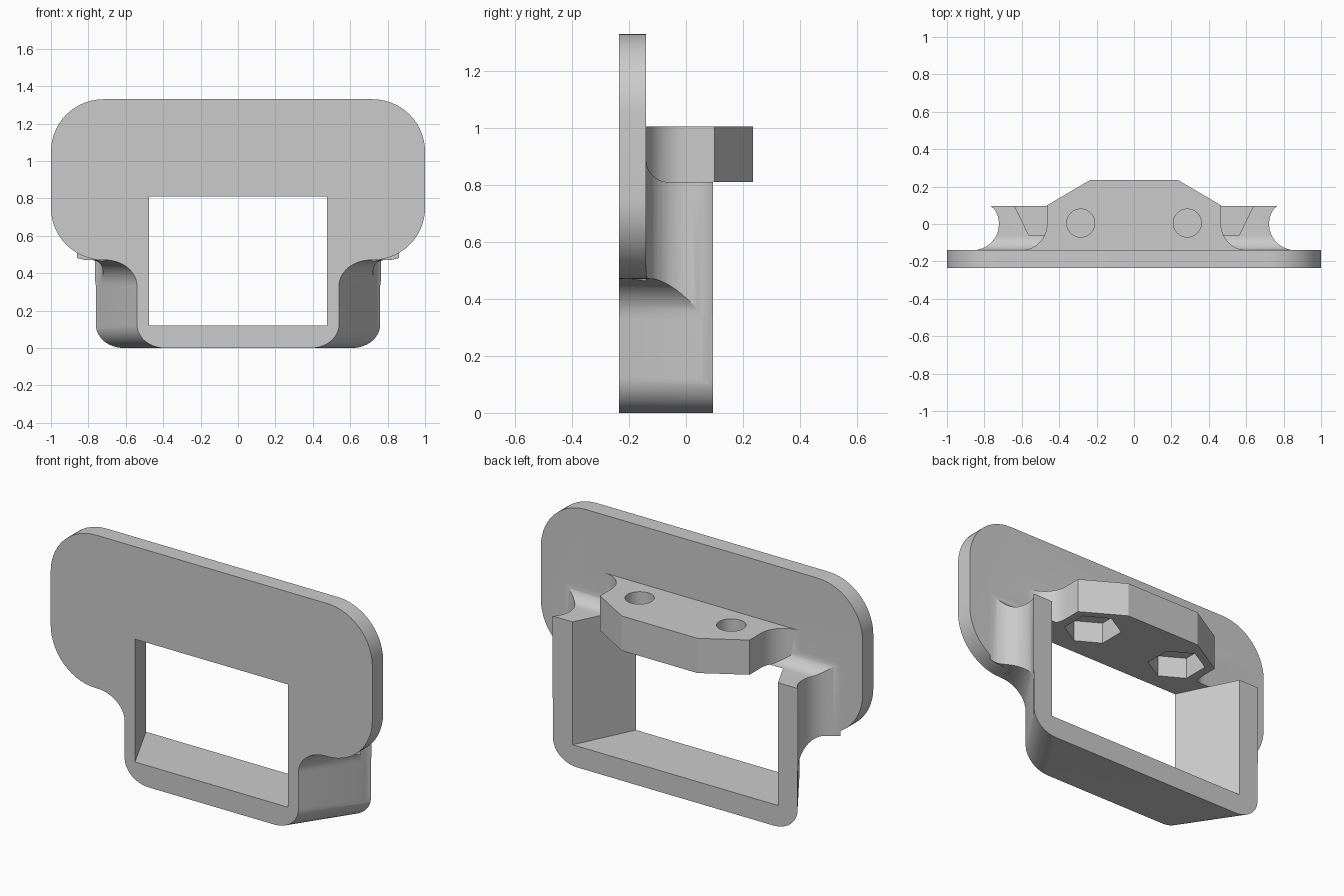
import bpy, bmesh, math

cube = bpy.data.objects.get("Cube")
if cube:
    bpy.data.objects.remove(cube, do_unlink=True)

FRONT, PLATE_BACK, FRAME_BACK = -0.235, -0.14, 0.095
FLARE = 2 / 3          # outward slope of the frame walls
SHELF_BOTTOM, SHELF_TOP = 0.81, 1.005

grey = bpy.data.materials.new("plain_grey")
grey.use_nodes = True
colour = (0.6, 0.6, 0.6, 1)
grey.diffuse_color = colour
grey.node_tree.nodes["Principled BSDF"].inputs["Base Color"].default_value = colour


def arc(cx, cy, rx, ry, start, end, n=14):
    angles = [math.radians(start + (end - start) * i / n) for i in range(n + 1)]
    return [(cx + rx * math.cos(a), cy + ry * math.sin(a)) for a in angles]


def mirrored(half):
    return half + [(-x, v) for x, v in reversed(half)]


def prism(name, profile, axis, low, high, flare=0):
    """Extrude a profile along an axis; flare spreads it sideways towards the back."""
    def place(p, d):
        u, v = p
        if axis == "X":
            return (d, u, v)
        if axis == "Y":
            return (u + math.copysign(flare * (d - FRONT), u), d, v)
        return (u, v, d)
    bm = bmesh.new()
    a = [bm.verts.new(place(p, low)) for p in profile]
    b = [bm.verts.new(place(p, high)) for p in profile]
    bm.faces.new(a)
    bm.faces.new(b)
    for i in range(len(a)):
        j = (i + 1) % len(a)
        bm.faces.new((a[i], a[j], b[j], b[i]))
    bmesh.ops.recalc_face_normals(bm, faces=bm.faces)
    mesh = bpy.data.meshes.new(name)
    bm.to_mesh(mesh)
    bm.free()
    mesh.materials.append(grey)
    obj = bpy.data.objects.new(name, mesh)
    bpy.context.collection.objects.link(obj)
    return obj


def combine(target, tool, operation):
    mod = target.modifiers.new("combine", "BOOLEAN")
    mod.operation, mod.solver, mod.object = operation, "EXACT", tool
    bpy.context.view_layer.objects.active = target
    bpy.ops.object.modifier_apply(modifier=mod.name)
    bpy.data.objects.remove(tool, do_unlink=True)


# Flared frame, including the curves that run up into the face plate
plate_corner = arc(0.72, 0.75, 0.28, 0.28, -90, 0)
neck = (arc(0.39, 0.125, 0.15, 0.125, -90, 0)
        + arc(0.708, 0.33, 0.168, 0.14, 180, 90) + plate_corner + [(1, 0.95)])
bracket = prism("mounting_bracket", mirrored(neck), "Y", FRONT, 0.12, FLARE)

# Trim the frame sides with a fillet against the back of the plate
sides = ([(0.764, FRAME_BACK)] + arc(0.862, 0, 0.14, 0.14, 146, 270)
         + [(0.72, PLATE_BACK), (0.72, -0.3)])
combine(bracket, prism("side_trim", mirrored(sides), "Z", -0.1, 1.1), "INTERSECT")

# Trim the frame top with a smaller fillet
top = ([(-0.3, -0.1), (0.2, -0.1), (0.2, SHELF_BOTTOM)]
       + arc(-0.06, 0.89, 0.08, 0.08, 270, 180) + [(-0.3, 0.89)])
combine(bracket, prism("top_trim", top, "X", -1.2, 1.2), "INTERSECT")

# Rounded face plate
plate = plate_corner + arc(0.72, 1.05, 0.28, 0.28, 0, 90)
combine(bracket, prism("face_plate", mirrored(plate), "Y", FRONT, PLATE_BACK), "UNION")

# Rear shelf with chamfered corners and filleted root
shelf = ([(0.605, -0.2)] + arc(0.605, 0, 0.14, 0.14, 270, 180)
         + [(0.465, 0.1), (0.235, 0.235)])
combine(bracket, prism("shelf", mirrored(shelf), "Z", SHELF_BOTTOM, SHELF_TOP), "UNION")

# Flared rectangular opening
opening = [(0.4, 0.12), (0.4, SHELF_BOTTOM)]
combine(bracket, prism("opening", mirrored(opening), "Y", -0.3, 0.2, FLARE), "DIFFERENCE")

# Bolt holes with hexagonal nut pockets underneath
for x in (-0.285, 0.285):
    hole = arc(x, 0.005, 0.075, 0.075, 0, 360, 32)[:-1]
    pocket = arc(x, 0.005, 0.15, 0.15, 30, 390, 6)[:-1]
    combine(bracket, prism("bolt_hole", hole, "Z", 0.7, 1.1), "DIFFERENCE")
    combine(bracket, prism("nut_pocket", pocket, "Z", 0.75, 0.93), "DIFFERENCE")

# Smooth curves, crisp edges
bpy.ops.object.select_all(action="DESELECT")
bracket.select_set(True)
bpy.context.view_layer.objects.active = bracket
bpy.ops.object.shade_smooth_by_angle(angle=math.radians(25))
